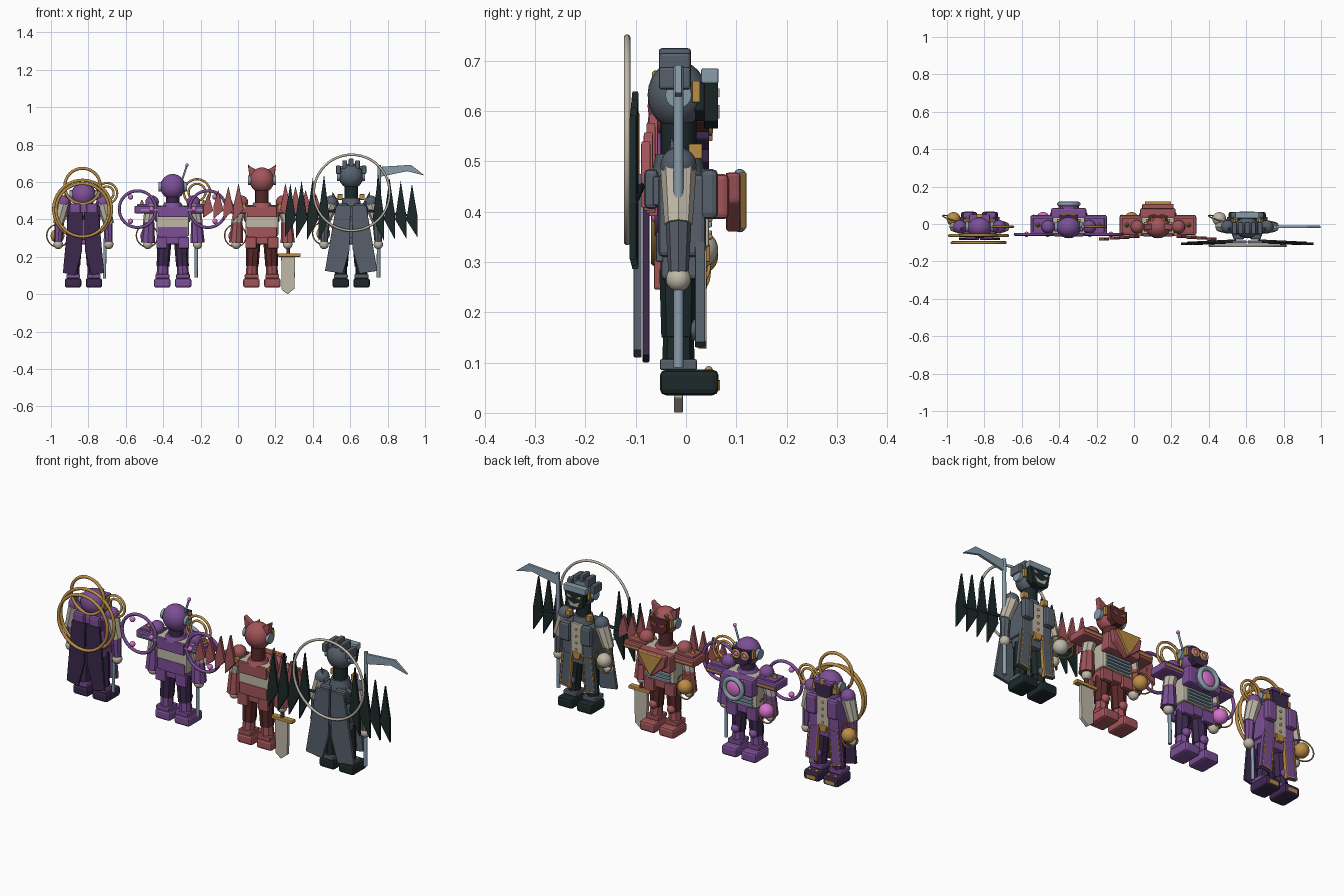
import bpy, bmesh, math
from mathutils import Matrix, Vector

if "Cube" in bpy.data.objects:
    bpy.data.objects.remove(bpy.data.objects["Cube"])

COLORS = {
    "purple": (.20, .078, .305), "dark purple": (.045, .022, .075), "pink": (.68, .17, .60),
    "red": (.36, .09, .10), "dark red": (.10, .022, .022), "slate": (.095, .115, .145),
    "black green": (.012, .022, .022), "steel": (.25, .34, .41), "gold": (.50, .27, .06),
    "ivory": (.52, .48, .39)}
MATS = {}
for n, c in COLORS.items():
    MATS[n] = bpy.data.materials.new(n)
    MATS[n].diffuse_color = (*c, 1)

OX = 0.0      # x of the robot being built
TAG = ""      # its name prefix
SIDES = (-1, 1)


def finish(name, bm, mat, smooth=False, bevel=0):
    bmesh.ops.recalc_face_normals(bm, faces=bm.faces)
    me = bpy.data.meshes.new(name)
    bm.to_mesh(me)
    bm.free()
    me.materials.append(MATS[mat])
    if smooth:
        me.shade_smooth()
        me.set_sharp_from_angle(angle=math.radians(40))
    ob = bpy.data.objects.new(TAG + "_" + name, me)
    ob.location.x = OX
    bpy.context.collection.objects.link(ob)
    if bevel:
        m = ob.modifiers.new("bevel", "BEVEL")
        m.width, m.segments = bevel, 2
    return ob


def box(name, mat, x, y, z, bevel=.004):
    bm = bmesh.new()
    bmesh.ops.create_cube(bm, size=1)
    for v in bm.verts:
        v.co = [(r[0] + r[1]) / 2 + c * (r[1] - r[0]) for r, c in zip((x, y, z), v.co)]
    return finish(name, bm, mat, bevel=bevel)


def ball(name, mat, c, r, scale=(1, 1, 1)):
    bm = bmesh.new()
    bmesh.ops.create_uvsphere(bm, u_segments=20, v_segments=12, radius=r)
    bm.transform(Matrix.Translation(c) @ Matrix.Diagonal((*scale, 1)))
    return finish(name, bm, mat, smooth=True)


def rod(name, mat, a, b, r0, r1=None, n=16):
    a, b = Vector(a), Vector(b)
    bm = bmesh.new()
    bmesh.ops.create_cone(bm, cap_ends=True, segments=n, radius1=r0,
                          radius2=r0 if r1 is None else r1, depth=(b - a).length)
    bm.transform(Matrix.Translation((a + b) / 2) @ (b - a).to_track_quat('Z', 'Y').to_matrix().to_4x4())
    return finish(name, bm, mat, smooth=n > 10)


def ring(name, mat, c, R, r, axis=(0, 1, 0)):
    bm = bmesh.new()
    N, M = 48, 16
    g = [[bm.verts.new(((R + r * math.cos(j * math.tau / M)) * math.cos(i * math.tau / N),
                        (R + r * math.cos(j * math.tau / M)) * math.sin(i * math.tau / N),
                        r * math.sin(j * math.tau / M))) for j in range(M)] for i in range(N)]
    for i in range(N):
        for j in range(M):
            k, l = (i + 1) % N, (j + 1) % M
            bm.faces.new((g[i][j], g[k][j], g[k][l], g[i][l]))
    bm.transform(Matrix.Translation(c) @ Vector(axis).to_track_quat('Z', 'Y').to_matrix().to_4x4())
    return finish(name, bm, mat, smooth=True)


def plate(name, mat, pts, y, s=1, bevel=.002):
    """Outline in x, z extruded over a y range; s mirrors it."""
    bm = bmesh.new()
    f = bm.faces.new([bm.verts.new((s * px, y[0], pz)) for px, pz in pts])
    e = bmesh.ops.extrude_face_region(bm, geom=[f])
    for v in e["geom"]:
        if isinstance(v, bmesh.types.BMVert):
            v.co.y = y[1]
    return finish(name, bm, mat, bevel=bevel)


def xs(s, a, b):
    return (a, b) if s > 0 else (-b, -a)


def robot(tag, ox, main, leg, foot, head_z, orb, hand_x, coat):
    """Shared body: head, torso, arms, legs, and orb in one hand."""
    global OX, TAG
    OX, TAG = ox, tag
    Y, hz = -.015, head_z
    wide = .105 if coat else .11
    # head, neck, visor, ears
    ball("head", main, (0, -.017, hz), .066, (1, .9, 1.03))
    rod("neck", leg, (0, Y, .45), (0, Y, hz - .05), .036)
    rod("collar", main, (0, Y, .465), (0, Y, .515 if coat else .49), .056, .045)
    plate("visor", leg, [(-.05, hz + .028), (.05, hz + .028), (.045, hz - .03),
                         (.02, hz - .052), (-.02, hz - .052), (-.045, hz - .03)], (.012, .046))
    # torso, hips and back plates
    box("torso", main if coat else "ivory", (-.088, .088), (-.055, .04), (.31, .475), .01)
    box("back_plate", main, (-.08, .08), (-.066, -.05), (.412, .47))
    box("back_waist", main, (-.08, .08), (-.06, -.045), (.3, .36))
    box("hips", main, (-.078, .078), (-.05, .03), (.265, .325), .008)
    for s in SIDES:
        rod("ear", "steel", (s * .055, -.015, hz), (s * .075, -.015, hz), .026)
        box("ear_clip", "gold", xs(s, .05, .064), (.012, .028), (hz - .015, hz + .028), .002)
        # arms
        ball("shoulder", main, (s * wide, Y, .492), .036)
        rod("upper_arm", "ivory", (s * wide, Y, .488), (s * hand_x, Y, .375), .036, .028, 8)
        rod("forearm", main, (s * (hand_x - .005), Y, .385), (s * hand_x, Y, .275),
            .026 if coat else .03, .02 if coat else .038, 8)
        ball("hand", "ivory", (s * hand_x, Y, .266), .025)
        # legs
        rod("thigh", leg, (s * .045, Y, .285), (s * .052, Y, .15), .038, .034, 8)
        ball("knee", main, (s * .052, .012, .165), .022)
        rod("shin", main if not coat else leg, (s * .052, Y, .16), (s * .055, Y, .09), .03, .033, 8)
        box("ankle_cuff", main, xs(s, .018, .092), (-.052, .022), (.085, .107))
        box("foot", foot, xs(s, .012, .1), (-.052, .065), (.035, .086), .012)
    # orb with orbit ring
    oc = (-hand_x - .004, .027, .325 if tag == "reaper" else .312)
    ball("orb", orb, oc, .037)
    ring("orbit_ring", "gold", oc, .06, .0035, (.3, 1, .15))


def coat_parts(cloth, front, cape_y, w, top, bot):
    """Split cape, open coat front and gold trim."""
    for s in SIDES:
        plate("cape", cloth, [(.003, top), (.08, top), (w, bot + .015), (.045, bot), (.008, bot + .13)], cape_y, s)
        plate("coat_panel", front, [(.03, .34), (.088, .34), (.108, .14), (.045, .13)], (.018, .038), s)
        plate("coat_trim", "gold", [(.027, .34), (.033, .34), (.05, .13), (.043, .128)], (.024, .041), s, .001)
        plate("coat_hem", "gold", [(.047, .14), (.1, .149), (.1, .142), (.047, .133)], (.03, .041), s, .001)
        plate("coat_edge", "gold", [(.076, .335), (.081, .335), (.1, .146), (.095, .145)], (.03, .041), s, .001)
        box("chest_lapel", front, xs(s, .032, .09), (.028, .064), (.385, .485), .012)
        box("back_pod", front, xs(s, .015, .075), (-.083, -.055), (.405, .485), .01)
        rod("collar_spike", front, (s * .085, -.02, .48), (s * .1, -.03, .55), .026, 0, 4)
        box("collar_clip", "gold", xs(s, .045, .072), (.005, .033), (.505, .535), .003)
    box("shirt_front", "ivory", (-.034, .034), (.03, .046), (.33, .485), .004)
    for i in range(4):
        ball("button", "gold", (0, .047, .35 + i * .035), .006)
    plate("belt_buckle", "gold", [(-.025, .335), (.025, .335), (.015, .3), (-.015, .3)], (.03, .048))


def armour_parts(main):
    """Wide shoulder slabs, chest block, belly ribs and hip guards."""
    box("chest_block", main, (-.095, .095), (.03, .085), (.385, .475), .01)
    for i in range(4):
        box("belly_rib", "steel", (-.068, .068), (.036, .052), (.318 + i * .017, .329 + i * .017), .003)
    for s in SIDES:
        box("shoulder_slab", main, xs(s, .055, .205), (-.058, .045), (.432, .472), .008)
        box("slab_top", main, xs(s, .085, .19), (-.045, .032), (.47, .482), .003)
        box("slab_trim", "gold", xs(s, .08, .2), (.043, .049), (.446, .456), .001)
        rod("slab_stud", "gold", (s * .165, -.005, .48), (s * .165, -.005, .505), .014, .003, 6)
        box("hip_guard", main, xs(s, .03, .088), (-.064, -.045), (.245, .305))
        box("front_guard", main, xs(s, .03, .088), (.02, .042), (.245, .305))
    for i in range(3):
        ball("chest_rivet", "gold", ((i - 1) * .04, .088, .467), .006)


def feathers(name, mat, x0, pitch, hi, lo, drop, y, step, thick):
    """Row of kite blades on each side, shrinking outward."""
    for s in SIDES:
        for i in range(4):
            x, h = x0 + i * pitch, hi - i * drop
            b, yy = lo + i * .006, y - i * step
            m = b + (h - b) * .36
            plate(name, mat, [(x, h), (x + pitch * .5, m + .01), (x + pitch * .5, b), (x - pitch * .5, m - .01)],
                  (yy, yy + thick), s)


# Caped mage with back rings and ringed staff
robot("mage", -.826, "purple", "dark purple", "dark purple", .53, "gold", .135, True)
coat_parts("dark purple", "purple", (-.086, -.073), .11, .44, .1)
for c, R, y in ((.455, .155, -.062), (.45, .142, -.1), (.578, .095, -.06)):
    ring("back_halo", "gold", (-.005, y, c), R, .008)
plate("brow_gem", "gold", [(-.016, .575), (.016, .575), (0, .54)], (.035, .053))
box("brow", "purple", (-.055, .055), (.01, .052), (.55, .565))
for s in SIDES:
    box("toe_trim", "gold", xs(s, .03, .08), (.061, .068), (.045, .065), .001)
    for k in (-.02, .02):
        ball("toe_stud", "gold", (s * .055 + k, .045, .085), .008)
rod("staff", "steel", (.112, -.015, .085), (.12, -.015, .49), .008)
for R in (.055, .036):
    ring("staff_ring", "gold", (.125, -.015, .54), R, .006)

# Scout with orbit hoops and round chest lens
robot("scout", -.349, "purple", "dark purple", "purple", .575, "pink", .133, False)
armour_parts("purple")
box("back_stripe", "steel", (-.17, .17), (-.064, -.057), (.447, .457), .001)
rod("lens_base", "purple", (0, .08, .422), (0, .105, .422), .055, n=24)
ring("lens_rim", "steel", (0, .107, .422), .051, .012)
ball("lens", "pink", (0, .104, .422), .04, (1, .35, 1))
rod("antenna", "steel", (.05, -.015, .61), (.075, -.015, .685), .005)
ball("antenna_tip", "pink", (.076, -.015, .69), .009)
for s in SIDES:
    ring("eye_rim", "gold", (s * .025, .048, .577), .018, .006)
    ball("eye", "pink", (s * .025, .047, .577), .014, (1, .5, 1))
    ring("hoop", "purple", (s * .188, -.055, .455), .098, .008)
    for k in range(3):
        t = math.radians(30 + k * 120)
        ball("hoop_bead", "pink", (s * (.188 + .075 * math.sin(t)), -.055, .455 + .075 * math.cos(t)), .014)
rod("staff", "steel", (.125, -.015, .09), (.127, -.015, .49), .009)
for R in (.07, .045):
    ring("staff_ring", "gold", (.13, -.015, .545), R, .006)

# Horned knight with spiked wings and sword
robot("knight", .128, "red", "dark red", "red", .61, "gold", .138, False)
armour_parts("red")
plate("chest_crest", "red", [(-.085, .478), (.085, .478), (.075, .42), (0, .358), (-.075, .42)], (.08, .108), bevel=.006)
plate("crest_gem", "gold", [(-.07, .478), (.07, .478), (0, .365)], (.105, .12))
feathers("wing_spike", "red", .125, .054, .595, .39, .018, -.074, .005, .018)
for s in SIDES:
    plate("horn", "red", [(.022, .66), (.066, .622), (.076, .695), (.06, .682)], (-.03, .0), s, .004)
    rod("crown_stud", "gold", (s * .03, .02, .65), (s * .034, .045, .66), .012, .002, 6)
    plate("eye_slit", "red", [(.01, .606), (.036, .618), (.036, .608), (.012, .596)], (.044, .05), s, 0)
    rod("wing_joint", "gold", (s * .1, -.045, .47), (s * .1, -.064, .47), .014)
rod("sword_grip", "dark red", (.14, -.015, .2), (.14, -.015, .3), .01)
box("sword_guard", "gold", (.085, .207), (-.03, 0), (.2, .218), .004)
plate("sword_blade", "ivory", [(.103, .2), (.178, .2), (.174, .03), (.137, 0), (.105, .025)], (-.024, -.006))

# Reaper with black feathers, halo and scythe
robot("reaper", .605, "slate", "black green", "black green", .632, "ivory", .145, True)
coat_parts("slate", "slate", (-.104, -.088), .14, .475, .11)
ring("halo", "ivory", (.003, -.117, .543), .203, .0065)
feathers("feather", "black green", .145, .06, .64, .285, .016, -.108, .0015, .014)
box("brow_slab", "steel", (-.064, .064), (.03, .065), (.655, .685))
plate("mask", "black green", [(-.058, .66), (.058, .66), (.045, .58), (0, .565), (-.045, .58)], (.036, .064))
plate("grin", "ivory", [(-.035, .612), (0, .597), (.035, .612), (.02, .585), (-.02, .585)], (.063, .067), bevel=0)
for x in (-.068, -.034, 0, .034, .068):
    h = .725 - 8 * x * x
    box("hair_block", "slate", (x - .013, x + .013), (-.054, .01), (h - .045, h), .006)
for s in SIDES:
    plate("eye", "ivory", [(.012, .63), (.04, .645), (.036, .628)], (.063, .067), s, 0)
    rod("feather_arm", "black green", (s * .06, -.09, .45), (s * .32, -.1, .42), .008, .005)
rod("scythe_pole", "steel", (.146, -.015, .09), (.15, -.015, .69), .01)
plate("scythe_blade", "steel", [(.14, .625), (.14, .68), (.32, .692), (.392, .635), (.3, .658)], (-.022, -.008))

for m in bpy.data.materials:
    if m.users and not m.is_grease_pencil:
        m.use_nodes = True
        m.node_tree.nodes["Principled BSDF"].inputs["Base Color"].default_value = m.diffuse_color
